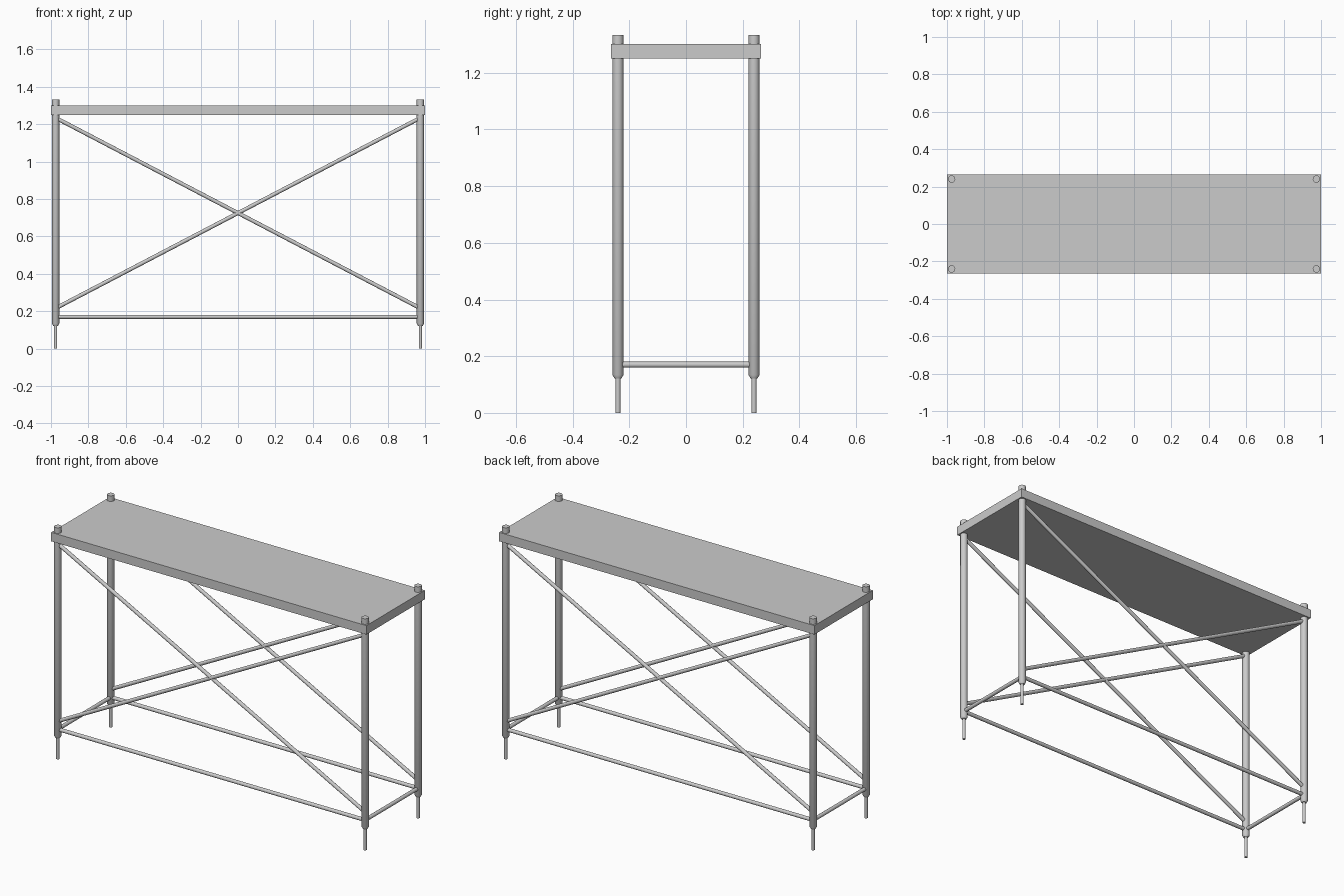
import bpy, bmesh, math
from mathutils import Vector

if "Cube" in bpy.data.objects:
    bpy.data.objects.remove(bpy.data.objects["Cube"])

SIDES = 16
PX, PY = 0.975, 0.24      # post centres
ROD = 0.0105              # rail and brace radius


def finish(name, bm):
    bmesh.ops.recalc_face_normals(bm, faces=bm.faces)
    mesh = bpy.data.meshes.new(name)
    bm.to_mesh(mesh)
    bm.free()
    obj = bpy.data.objects.new(name, mesh)
    bpy.context.collection.objects.link(obj)
    bpy.context.view_layer.objects.active = obj
    bpy.ops.object.select_all(action='DESELECT')
    obj.select_set(True)
    bpy.ops.object.shade_smooth_by_angle(angle=math.radians(35))
    return obj


def lathe(name, profile, x, y):
    bm = bmesh.new()
    rings = [[bm.verts.new((x + r * math.cos(2 * math.pi * i / SIDES),
                            y + r * math.sin(2 * math.pi * i / SIDES), z))
              for i in range(SIDES)] for r, z in profile]
    for a, b in zip(rings, rings[1:]):
        for i in range(SIDES):
            j = (i + 1) % SIDES
            bm.faces.new((a[i], a[j], b[j], b[i]))
    bm.faces.new(rings[0])
    bm.faces.new(rings[-1])
    return finish(name, bm)


def rod(name, a, b):
    a, b = Vector(a), Vector(b)
    bm = bmesh.new()
    bmesh.ops.create_cone(bm, cap_ends=True, segments=SIDES, radius1=ROD,
                          radius2=ROD, depth=(b - a).length)
    obj = finish(name, bm)
    obj.location = (a + b) / 2
    obj.rotation_euler = (b - a).to_track_quat('Z', 'Y').to_euler()
    return obj


# Deck board
bm = bmesh.new()
bmesh.ops.create_cube(bm, size=1)
bmesh.ops.scale(bm, verts=bm.verts, vec=(2, 0.53, 0.051))
bmesh.ops.translate(bm, verts=bm.verts, vec=(0, 0, 1.2755))
finish("deck", bm)

# Corner posts with tapered lower end, and thin adjustable feet
for sx, side in ((-1, "left"), (1, "right")):
    for sy, face in ((-1, "front"), (1, "back")):
        x, y = sx * PX, sy * PY
        lathe(f"{face}_{side}_post",
              [(0.0125, 0.122), (0.0195, 0.134), (0.0195, 1.333)], x, y)
        lathe(f"{face}_{side}_foot", [(0.0085, 0), (0.0085, 0.13)], x, y)

# Long bottom rails and crossed braces
for sy, face in ((-1, "front"), (1, "back")):
    y = sy * PY
    rod(f"{face}_rail", (-PX, y, 0.17), (PX, y, 0.17))
    for s, rise in ((1, "rising"), (-1, "falling")):
        rod(f"{face}_{rise}_brace", (-s * 0.967, y, 0.22), (s * 0.967, y, 1.23))

# Short bottom rails
for sx, side in ((-1, "left"), (1, "right")):
    rod(f"{side}_end_rail", (sx * PX, -PY, 0.17), (sx * PX, PY, 0.17))
